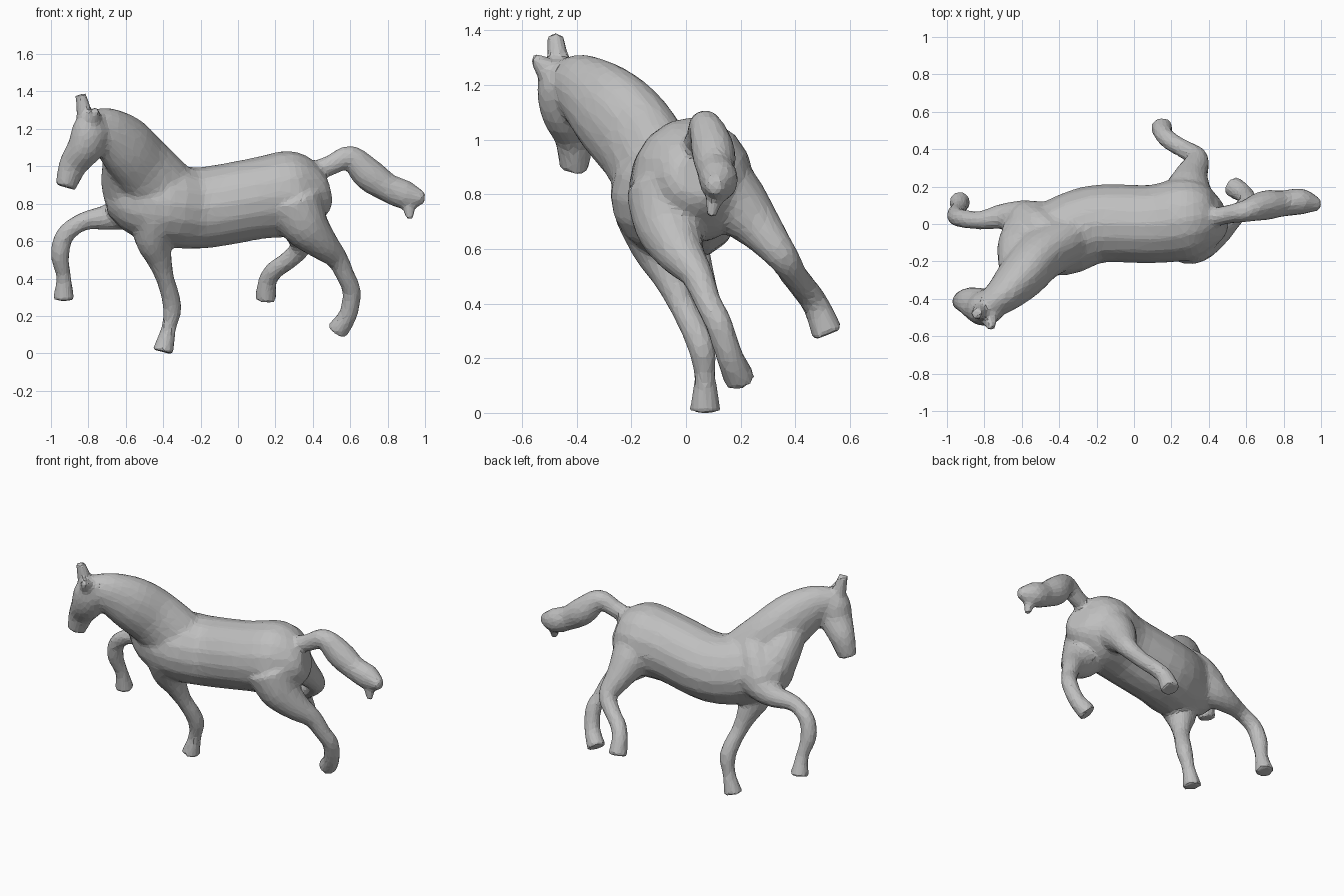
import bpy, bmesh, math
from mathutils import Vector

if "Cube" in bpy.data.objects:
    bpy.data.objects.remove(bpy.data.objects["Cube"], do_unlink=True)

coat = bpy.data.materials.new("plain_grey")
coat.use_nodes = True
GREY = (0.52, 0.52, 0.52, 1)
coat.diffuse_color = GREY
coat.node_tree.nodes["Principled BSDF"].inputs["Base Color"].default_value = GREY

UPRIGHT = Vector((0, 0, 1))
SIDEWAYS = Vector((0, 1, 0))
LENGTHWISE = Vector((1, 0, 0))
FACING = Vector((-.85, -.5, 0))

bm = bmesh.new()


def catmull(before, start, end, after, t):
    """Smooth curve from start to end, steered by its neighbours."""
    leave, arrive = (end - before) / 2, (after - start) / 2
    ease = t * t * (3 - 2 * t)
    return (start.lerp(end, ease) + leave * t * (1 - t) ** 2
            - arrive * t * t * (1 - t))


def smooth_path(stations, steps=4):
    keys = [Vector(station) for station in stations]
    padded = [keys[0], *keys, keys[-1]]
    path = [catmull(*padded[i:i + 4], step / steps)
            for i in range(len(keys) - 1) for step in range(steps)]
    return path + [keys[-1]]


def limb(stations, up=UPRIGHT, depth=1, sides=16):
    """Closed tube through (x, y, z, radius) stations; depth stretches it along up."""
    path = smooth_path(stations)
    rings = []
    for i, station in enumerate(path):
        previous, following = path[max(i - 1, 0)], path[min(i + 1, len(path) - 1)]
        along = (following - previous).to_3d().normalized()
        side = along.cross(up).normalized()
        top = side.cross(along) * depth
        centre, radius = station.to_3d(), station.w
        angles = [math.tau * k / sides for k in range(sides)]
        rings.append([bm.verts.new(centre + radius * (side * math.cos(a) + top * math.sin(a)))
                      for a in angles])
    for ring, following in zip(rings, rings[1:]):
        for k in range(sides):
            n = (k + 1) % sides
            bm.faces.new((ring[k], ring[n], following[n], following[k]))
    bm.faces.new(rings[0][::-1])
    bm.faces.new(rings[-1])


def leg(joints, thickness, up=SIDEWAYS):
    """Tube through the joints, from the body down to the hoof."""
    limb([(*joint, radius) for joint, radius in zip(joints, thickness)], up)


# Barrel, from rump to chest
limb([(.48, .05, .87, .08), (.43, .04, .86, .15), (.3, .03, .85, .22), (.1, 0, .82, .21),
      (-.2, 0, .77, .21), (-.4, -.07, .79, .21), (-.6, -.08, .82, .16), (-.7, -.08, .82, .08)],
     depth=1.04)
# Breast, filling the front between chest and throat
limb([(-.57, -.07, .75, .12), (-.6, -.12, .9, .13), (-.62, -.26, 1.06, .1)], SIDEWAYS)
# Left shoulder, sloping up to the withers
limb([(-.58, .02, .78, .11), (-.5, -.03, .9, .11), (-.4, -.09, 1, .07)], SIDEWAYS)
# Arched neck, turned to the right
limb([(-.36, -.08, .82, .15), (-.5, -.17, .98, .14), (-.6, -.28, 1.1, .13),
      (-.7, -.38, 1.18, .1), (-.8, -.45, 1.2, .07)], depth=1.3)
# Head
limb([(-.76, -.45, 1.28, .05), (-.78, -.45, 1.2, .09), (-.81, -.44, 1.1, .09),
      (-.88, -.41, 1, .07), (-.92, -.41, .88, .05)], FACING, depth=1.15)
# Ears
limb([(-.81, -.46, 1.23, .05), (-.84, -.48, 1.38, .03)], LENGTHWISE)
limb([(-.78, -.48, 1.22, .06), (-.76, -.56, 1.3, .02)], LENGTHWISE)

# Forelegs: raised left, standing right
fore = (.13, .1, .07, .05, .05, .05, .04, .06)
leg([(-.53, 0, .8), (-.61, .03, .75), (-.7, .04, .72), (-.82, .02, .7),
     (-.92, .03, .63), (-.95, .05, .52), (-.93, .09, .4), (-.93, .12, .28)], fore)
leg([(-.44, -.13, .72), (-.45, -.1, .6), (-.42, -.06, .5), (-.39, -.02, .4),
     (-.36, .03, .3), (-.35, .06, .22), (-.37, .07, .12), (-.4, .07, 0)], fore)
# Hind legs: right under the body, left flung out
hind = (.16, .13, .09, .06, .05, .05, .05, .06)
leg([(.3, -.06, .8), (.36, -.06, .68), (.45, -.02, .58), (.53, .04, .5),
     (.58, .08, .4), (.61, .12, .32), (.59, .16, .2), (.53, .2, .11)], hind)
leg([(.29, .07, .84), (.29, .17, .77), (.31, .26, .68), (.34, .35, .57),
     (.27, .4, .49), (.2, .44, .44), (.16, .48, .38), (.15, .52, .28)], hind, LENGTHWISE)

# Tail and its drooping tip
limb([(.38, .03, .95, .05), (.5, .05, 1, .05), (.6, .07, 1.04, .06), (.7, .1, .95, .08),
      (.8, .11, .88, .07), (.9, .12, .84, .07), (1, .1, .82, .03)], depth=1.1)
limb([(.91, .12, .85, .05), (.92, .09, .71, .02)], SIDEWAYS)

bmesh.ops.recalc_face_normals(bm, faces=bm.faces)
mesh = bpy.data.meshes.new("horse")
bm.to_mesh(mesh)
bm.free()
horse = bpy.data.objects.new("horse", mesh)
bpy.context.collection.objects.link(horse)

# Fuse the parts into one skin and carve it into flat facets
fuse = horse.modifiers.new("fuse", "REMESH")
fuse.mode = "VOXEL"
fuse.voxel_size = 0.014
blend = horse.modifiers.new("blend", "SMOOTH")
blend.factor, blend.iterations = 0.5, 8
facet = horse.modifiers.new("facet", "DECIMATE")
facet.ratio = 0.12

bpy.context.view_layer.update()
skin = bpy.data.meshes.new_from_object(horse.evaluated_get(bpy.context.evaluated_depsgraph_get()))
horse.modifiers.clear()
horse.data = skin
skin.name = "horse_skin"
skin.materials.clear()
skin.materials.append(coat)
for face in skin.polygons:
    face.use_smooth = False
    face.material_index = 0

# Stand on the ground, centred
corners = [vertex.co.copy() for vertex in skin.vertices]
low = Vector([min(axis) for axis in zip(*corners)])
high = Vector([max(axis) for axis in zip(*corners)])
base = (low + high) / 2
base.z = low.z
for vertex in skin.vertices:
    vertex.co -= base
